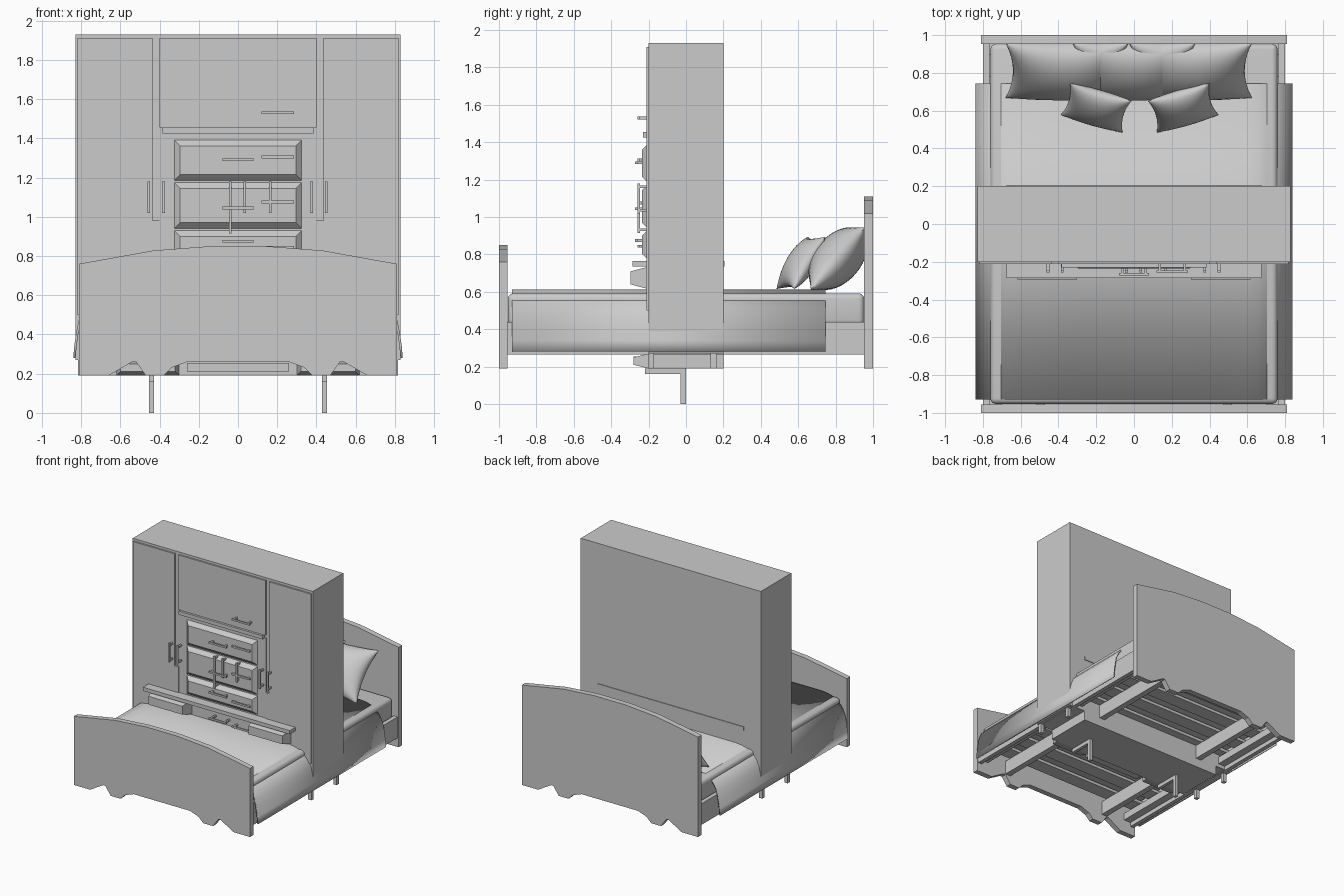
import bpy, bmesh, math
from mathutils import Matrix, Vector

if "Cube" in bpy.data.objects:
    bpy.data.objects.remove(bpy.data.objects["Cube"])


def finish(name, bm, smooth=False):
    bmesh.ops.recalc_face_normals(bm, faces=bm.faces[:])
    me = bpy.data.meshes.new(name)
    bm.to_mesh(me)
    bm.free()
    ob = bpy.data.objects.new(name, me)
    bpy.context.collection.objects.link(ob)
    if smooth:
        for o in bpy.context.selected_objects:
            o.select_set(False)
        ob.select_set(True)
        bpy.context.view_layer.objects.active = ob
        bpy.ops.object.shade_smooth_by_angle(angle=math.radians(40))
    return ob


def add_box(bm, x0, x1, y0, y1, z0, z1):
    m = Matrix.Translation(((x0 + x1) / 2, (y0 + y1) / 2, (z0 + z1) / 2))
    m = m @ Matrix.Diagonal((x1 - x0, y1 - y0, z1 - z0, 1))
    return bmesh.ops.create_cube(bm, size=1, matrix=m)["verts"]


def box(name, *d):
    bm = bmesh.new()
    add_box(bm, *d)
    return finish(name, bm)


def extrude_y(name, pts, y0, y1):
    # closed x/z outline pushed along y
    bm = bmesh.new()
    f = bm.faces.new([bm.verts.new((x, y0, z)) for x, z in pts])
    r = bmesh.ops.extrude_face_region(bm, geom=[f])
    bmesh.ops.translate(bm, vec=(0, y1 - y0, 0),
                        verts=[v for v in r["geom"] if isinstance(v, bmesh.types.BMVert)])
    return finish(name, bm)


def raised_panel(name, x0, x1, z0, z1, yb, yf, inset):
    # box whose front face is tapered inward
    bm = bmesh.new()
    cx, cz = (x0 + x1) / 2, (z0 + z1) / 2
    for v in add_box(bm, x0, x1, yf, yb, z0, z1):
        if v.co.y < (yb + yf) / 2:
            v.co.x -= math.copysign(inset, v.co.x - cx)
            v.co.z -= math.copysign(inset, v.co.z - cz)
    return finish(name, bm)


def handle(name, a0, a1, c, yf, vertical=False, t=0.007):
    # bar with two short posts back to the cabinet front
    bm = bmesh.new()
    for p0, p1, ya, yb in ((a0, a1, yf, yf + .012),
                           (a0 + .01, a0 + .024, yf + .012, -.2),
                           (a1 - .024, a1 - .01, yf + .012, -.2)):
        if vertical:
            add_box(bm, c - t, c + t, ya, yb, p0, p1)
        else:
            add_box(bm, p0, p1, ya, yb, c - t, c + t)
    return finish(name, bm)


def pillow(name, w, l, t, loc, tilt, turn, n=18):
    bm = bmesh.new()
    for side in (1, -1):
        rows = []
        for j in range(n + 1):
            v = math.sin((j / n - .5) * math.pi)
            row = []
            for i in range(n + 1):
                u = math.sin((i / n - .5) * math.pi)
                h = t / 2 * max(0, (1 - u * u) * (1 - v * v)) ** .5
                row.append(bm.verts.new((u * w / 2 * (1 - .12 * (1 - v * v)),
                                         v * l / 2 * (1 - .12 * (1 - u * u)), side * h)))
            rows.append(row)
        for j in range(n):
            for i in range(n):
                bm.faces.new((rows[j][i], rows[j][i + 1], rows[j + 1][i + 1], rows[j + 1][i]))
    bmesh.ops.remove_doubles(bm, verts=bm.verts[:], dist=1e-5)
    m = Matrix.Translation(loc) @ Matrix.Rotation(math.radians(turn), 4, 'Z') \
        @ Matrix.Rotation(math.radians(tilt), 4, 'X')
    bmesh.ops.transform(bm, matrix=m, verts=bm.verts[:])
    return finish(name, bm, True)


# headboard and footboard: arched top, notched bottom
def board(name, top, y0, y1):
    bottom = [(.26, .26), (.34, .23), (.38, .19), (.47, .19), (.52, .26), (.54, .26), (.66, .19), (.81, .19)]
    arch = [(.81, top - .09), (.43, top - .022), (.14, top)]
    half = bottom + arch
    extrude_y(name, half + [(-x, z) for x, z in reversed(half)], y0, y1)


board("footboard", .85, -1, -.955)
board("headboard", 1.11, .953, 1)

# side rails, inner beams and slats
for s in (-1, 1):
    xs = sorted((s * .765, s * .80))
    box("side_rail", *xs, -.96, .96, .265, .44)
    xs = sorted((s * .47, s * .52))
    box("inner_beam", *xs, -.96, .96, .265, .38)
    xs = sorted((s * .70, s * .765))
    box("rail_ledge", *xs, -.96, .96, .30, .36)
for k in range(9):
    y = -.84 + k * .21
    box("slat", -.77, .77, y - .06, y + .06, .38, .405)

# mattress
bm = bmesh.new()
add_box(bm, -.76, .76, -.953, .953, .42, .592)
bmesh.ops.bevel(bm, geom=bm.edges[:], offset=.03, segments=4, profile=.5, affect='EDGES')
finish("mattress", bm, True)

# blanket draped over both sides
half = [(0, .612), (.3, .612), (.6, .612), (.66, .605), (.71, .59), (.755, .56),
        (.79, .52), (.812, .47), (.825, .41), (.835, .34), (.84, .28)]
outline = [(-x, z) for x, z in reversed(half[1:])] + half
bm = bmesh.new()
cols = [[bm.verts.new((x, y, z)) for x, z in outline] for y in (-.93, .745)]
for i in range(len(outline) - 1):
    bm.faces.new((cols[0][i], cols[0][i + 1], cols[1][i + 1], cols[1][i]))
blanket = finish("blanket", bm, True)
sol = blanket.modifiers.new("thickness", 'SOLIDIFY')
sol.thickness = .012
sol.offset = 1 if blanket.data.polygons[len(half)].normal.z < 0 else -1

# pillows
for x in (-.355, 0, .3):
    pillow("large_pillow", .65, .44, .25, (x, .812, .778), 49, 0)
pillow("small_pillow", .34, .33, .14, (-.2, .615, .755), 58, -16)
pillow("small_pillow", .34, .33, .14, (.26, .615, .755), 58, 16)

# cabinet body, lower box and feet
box("cabinet_body", -.828, .828, -.2, .2, .27, 1.93)
box("cabinet_lower_box", -.675, .675, -.2, .2, .19, .28)
for x in (-.8, .8):
    for y in (-.185, .147):
        box("cabinet_foot", x - .015, x + .015, y - .015, y + .015, .19, .28)

# angled support legs
for x in (-.44, .44):
    bm = bmesh.new()
    add_box(bm, x - .013, x + .013, -.22, 0, .16, .19)
    add_box(bm, x - .013, x + .013, -.03, 0, 0, .16)
    finish("support_leg", bm)

# door fronts
for s in (-1, 1):
    xs = sorted((s * .435, s * .818))
    box("side_door", *xs, -.212, -.2, .5, 1.91)
    xs = sorted((s * .40, s * .435))
    box("door_lower_filler", *xs, -.212, -.2, .5, .98)
box("upper_door", -.40, .40, -.212, -.2, 1.455, 1.91)
box("middle_front", -.40, .40, -.205, -.2, .5, 1.43)

# shelf strip and counter
box("shelf_strip", -.385, .385, -.23, -.2, 1.425, 1.455)
box("counter", -.675, .675, -.285, .206, .735, .765)

# bevelled drawer fronts
for z0, z1 in ((1.18, 1.395), (.935, 1.18), (.77, .935)):
    raised_panel("drawer_front", -.33, .33, z0, z1, -.2, -.235, .035)
for x0, x1 in ((-.64, -.28), (.28, .64)):
    raised_panel("counter_drawer", x0, x1, .615, .735, -.2, -.296, .025)
    raised_panel("base_drawer", x0 + .02, x1 - .02, .19, .27, -.2, -.28, .02)
box("base_centre_bar", -.26, .26, -.28, -.2, .21, .255)

# handles
for z in (1.29, 1.045, .875, .66):
    handle("drawer_handle", -.08, .08, z, -.272)
for z in (1.53, 1.305, 1.075, .845, .64):
    handle("drawer_handle", .12, .285, z, -.258)
for x, z0 in ((-.04, .915), (.035, 1.02), (.165, 1.02), (-.455, 1.02),
              (-.38, 1.02), (.375, 1.02), (.45, 1.02)):
    handle("door_handle", z0, 1.18, x, -.258, True)
